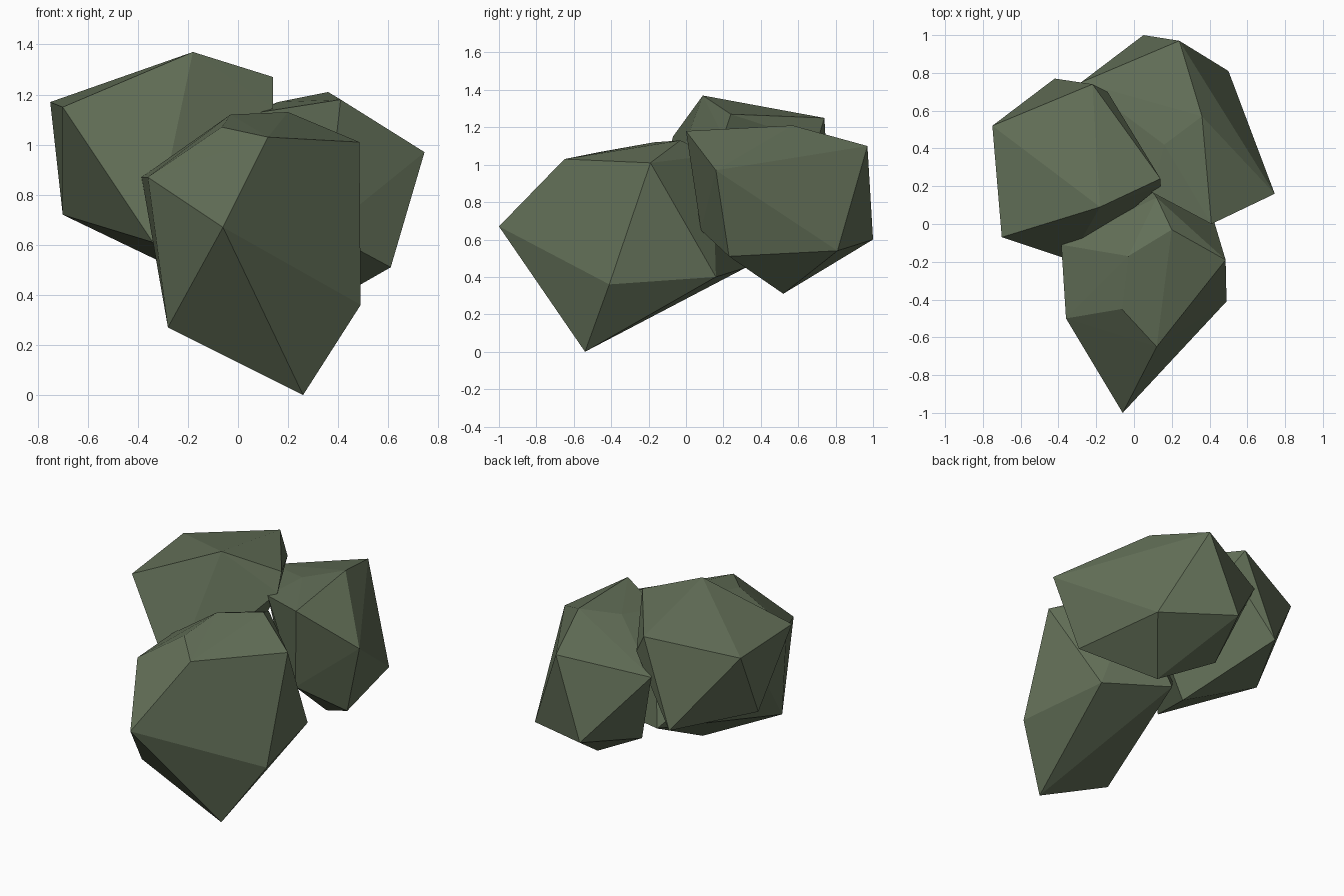
import bpy, bmesh

leaf = bpy.data.materials.new("muted_leaf_green")
leaf.diffuse_color = (0.125, 0.162, 0.098, 1)


def clump(name, corners):
    """Faceted foliage lump: the convex hull of a few corner points."""
    bm = bmesh.new()
    for c in corners:
        bm.verts.new(c)
    res = bmesh.ops.convex_hull(bm, input=bm.verts[:])
    loose = {g for g in res["geom_interior"] + res["geom_unused"]
             if isinstance(g, bmesh.types.BMVert)}
    bmesh.ops.delete(bm, geom=list(loose), context='VERTS')
    bmesh.ops.recalc_face_normals(bm, faces=bm.faces[:])
    mesh = bpy.data.meshes.new(name)
    bm.to_mesh(mesh)
    bm.free()
    mesh.materials.append(leaf)
    obj = bpy.data.objects.new(name, mesh)
    bpy.context.collection.objects.link(obj)
    return obj


# Front clump, pointed towards the viewer and hanging lowest
clump("front_foliage", [
    (-0.06, -1.00, 0.67), (0.26, -0.54, 0.00), (0.49, -0.41, 0.36),
    (0.485, -0.19, 1.01), (0.12, -0.65, 1.03), (-0.065, -0.45, 1.07),
    (-0.03, -0.17, 1.12), (0.20, -0.03, 1.13), (-0.36, -0.50, 0.87),
    (-0.385, -0.11, 0.87), (-0.28, -0.57, 0.27), (0.38, 0.16, 0.40),
    (-0.02, 0.32, 0.45), (0.12, 0.14, 1.05)])

# Left clump, the tallest
clump("left_foliage", [
    (-0.18, 0.09, 1.37), (-0.75, 0.52, 1.17), (-0.70, -0.07, 1.15),
    (-0.22, 0.74, 1.25), (0.14, 0.24, 1.27), (-0.42, 0.77, 0.715),
    (-0.14, 0.70, 1.12), (0.14, 0.20, 1.15), (-0.70, 0.27, 0.72),
    (-0.34, -0.19, 0.61), (-0.20, 0.20, 0.48)])

# Back right clump
clump("back_foliage", [
    (0.745, 0.16, 0.97), (0.41, 0.00, 1.18), (0.36, 0.57, 1.21),
    (0.24, 0.97, 1.10), (0.05, 1.00, 0.60), (0.50, 0.81, 0.54),
    (0.61, 0.23, 0.51), (0.26, 0.52, 0.31), (-0.28, 0.75, 1.01),
    (-0.11, 0.60, 0.52), (0.16, 0.42, 1.17), (0.09, 0.17, 1.13),
    (0.35, 0.08, 0.65)])
